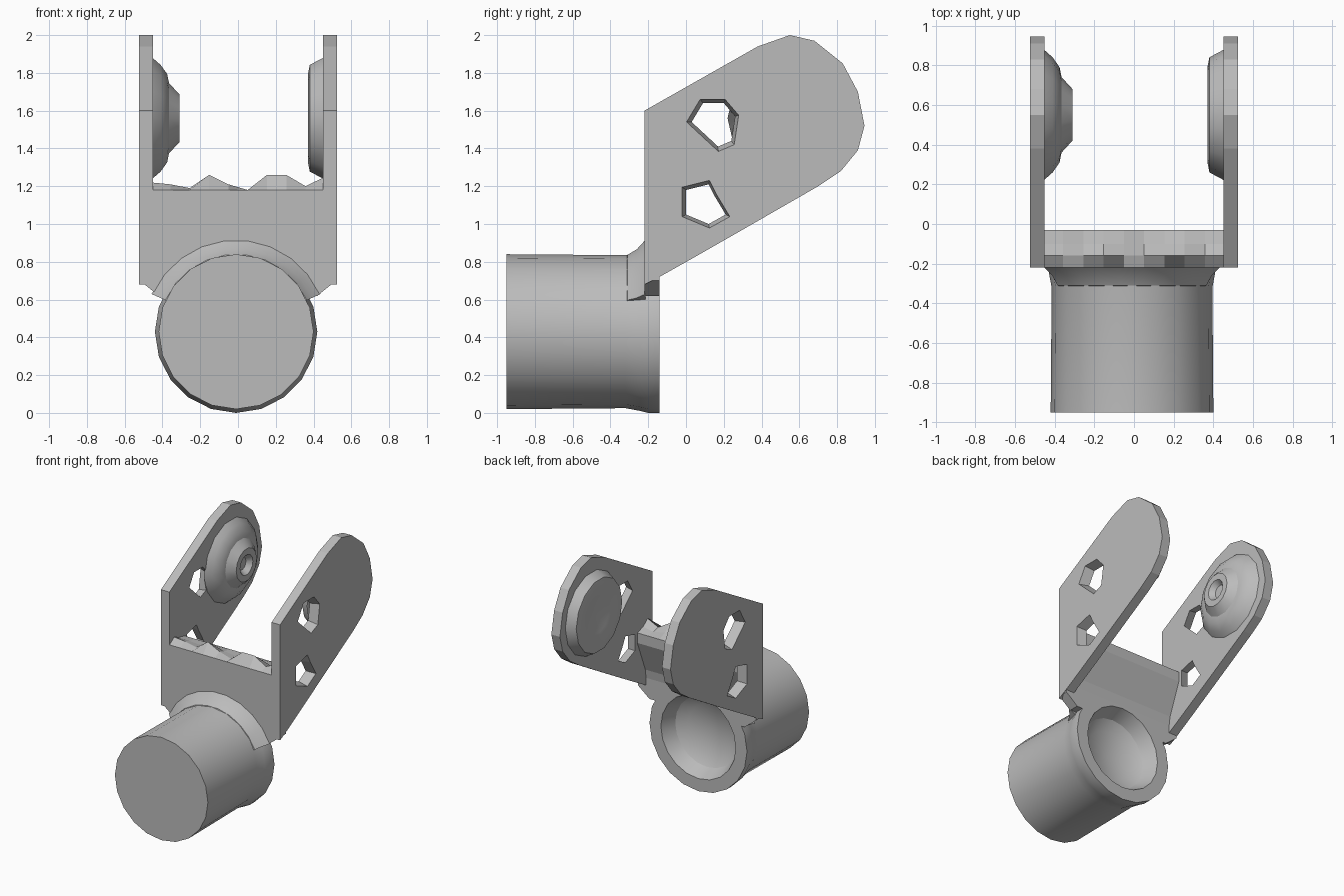
import bpy, bmesh, math
from mathutils import Vector, Matrix

cube = bpy.data.objects.get("Cube")
if cube:
    bpy.data.objects.remove(cube)

grey = bpy.data.materials.new("plain grey")
grey.use_nodes = True
grey.diffuse_color = (0.5, 0.5, 0.5, 1)
grey.node_tree.nodes["Principled BSDF"].inputs["Base Color"].default_value = grey.diffuse_color


def finish(name, bm, smooth=False):
    bmesh.ops.recalc_face_normals(bm, faces=bm.faces)
    mesh = bpy.data.meshes.new(name)
    bm.to_mesh(mesh)
    bm.free()
    mesh.materials.append(grey)
    obj = bpy.data.objects.new(name, mesh)
    bpy.context.collection.objects.link(obj)
    if smooth:
        bpy.ops.object.select_all(action='DESELECT')
        obj.select_set(True)
        bpy.context.view_layer.objects.active = obj
        bpy.ops.object.shade_smooth_by_angle(angle=math.radians(28))
    return obj


def loop(bm, points, closed=True):
    verts = [bm.verts.new(p) for p in points]
    pairs = list(zip(verts, verts[1:] + verts[:1]))
    edges = [bm.edges.new(p) for p in (pairs if closed else pairs[:-1])]
    return verts, edges


def lathe(name, profile, axis, centre, steps, start=0, sweep=360):
    """Turn (radius, height) points about the x or y axis."""
    bm = bmesh.new()
    turn = Vector((1, 0, 0)) if axis == 'X' else Vector((0, 1, 0))
    out = Vector((0, 1, 0)) if axis == 'X' else Vector((1, 0, 0))
    out = Matrix.Rotation(math.radians(start), 3, turn) @ out
    c = Vector(centre)
    verts, edges = loop(bm, [c + out * r + turn * h for r, h in profile], sweep < 360)
    bmesh.ops.spin(bm, geom=verts + edges, cent=c, axis=turn,
                   angle=math.radians(sweep), steps=steps)
    bmesh.ops.remove_doubles(bm, verts=bm.verts, dist=0.0005)
    if sweep < 360:
        bmesh.ops.holes_fill(bm, edges=bm.edges, sides=8)
    return finish(name, bm, True)


def prism(name, place, outline, depth, holes=()):
    """Extrude an outline with holes; the holes flare at the far side."""
    bm = bmesh.new()
    edges = []
    for ring in (outline, *holes):
        edges += loop(bm, [place(u, v) for u, v in ring])[1]
    bmesh.ops.triangle_fill(bm, edges=edges, use_beauty=True)
    made = bmesh.ops.extrude_face_region(bm, geom=bm.faces[:], use_keep_orig=True)
    far = [g for g in made["geom"] if isinstance(g, bmesh.types.BMVert)]
    bmesh.ops.translate(bm, verts=far, vec=depth)
    for ring in holes:
        spots = [place(u, v) + depth for u, v in ring]
        mid = sum(spots, Vector()) / len(spots)
        for v in far:
            if any((v.co - s).length < 0.001 for s in spots):
                v.co = mid + (v.co - mid) * 1.2
    return finish(name, bm)


# Barrel with a rear collar and dished back
lathe("barrel", [(0, -0.95), (0.41, -0.95), (0.405, -0.32), (0.42, -0.24),
                 (0.43, -0.2), (0.43, -0.14), (0.33, -0.14), (0.28, -0.25),
                 (0.2, -0.3), (0, -0.32)], 'Y', (-0.01, 0, 0.43), 20)
lathe("barrel_fillet", [(0.38, -0.32), (0.41, -0.31), (0.44, -0.26), (0.49, -0.215),
                        (0.38, -0.215)], 'Y', (-0.01, 0, 0.43), 9, -24, -132)

# Arms with two windows each
arm = [(-0.22, 0.68), (-0.22, 1.6), (0.38, 1.94), (0.55, 2.0), (0.68, 1.97),
       (0.83, 1.85), (0.91, 1.7), (0.945, 1.52), (0.91, 1.39), (0.82, 1.28),
       (0.7, 1.2), (0.3, 0.97), (0.02, 0.81), (-0.14, 0.72)]
upper = [(0.03, 1.54), (0.09, 1.64), (0.2, 1.64), (0.26, 1.57), (0.24, 1.44), (0.17, 1.41)]
lower = [(0, 1.05), (0, 1.18), (0.12, 1.21), (0.15, 1.15), (0.21, 1.05), (0.12, 1.0)]
for side, s in (("right", -1), ("left", 1)):
    prism(side + "_arm", lambda y, z: Vector((s * 0.45, y, z)), arm,
          Vector((s * 0.075, 0, 0)), (upper, lower))
    # Gusset joining the arm foot to the collar
    gusset = [(0.3, 0.62), (0.42, 0.62), (0.52, 0.7), (0.52, 0.88), (0.2, 0.88), (0.2, 0.76)]
    prism(side + "_gusset", lambda x, z: Vector((s * x, -0.22, z)), gusset,
          Vector((0, 0.08, 0)))

# Pivot bosses on the inner faces
pivot = (0, 0.55, 1.56)
lathe("right_boss", [(0.33, -0.455), (0.29, -0.41), (0.24, -0.375), (0.19, -0.365),
                     (0.13, -0.31), (0.08, -0.31), (0.05, -0.35), (0, -0.35)],
      'X', pivot, 14)
lathe("left_boss", [(0.33, 0.455), (0.29, 0.38), (0.24, 0.37), (0.15, 0.395),
                    (0.05, 0.4), (0, 0.41)], 'X', pivot, 14)

# Bridge between the arms with an uneven top ridge
bm = bmesh.new()
bumps = [0.04, 0.03, 0.01, 0.08, 0.03, 0, 0.08, 0.08, 0.02, 0.07]
rings = []
for i, b in enumerate(bumps):
    x = -0.46 + 0.92 * i / (len(bumps) - 1)
    section = [(-0.22, 0.78), (-0.22, 1.18), (-0.16, 1.18 + b), (-0.1, 1.18 + b / 3),
               (-0.03, 1.18), (-0.03, 1.1), (-0.13, 0.85), (-0.14, 0.78)]
    rings.append([bm.verts.new((x, y, z)) for y, z in section])
for a, b in zip(rings, rings[1:]):
    for k in range(len(a)):
        n = (k + 1) % len(a)
        bm.faces.new((a[k], a[n], b[n], b[k]))
bm.faces.new(rings[0])
bm.faces.new(rings[-1])
finish("bridge", bm)
